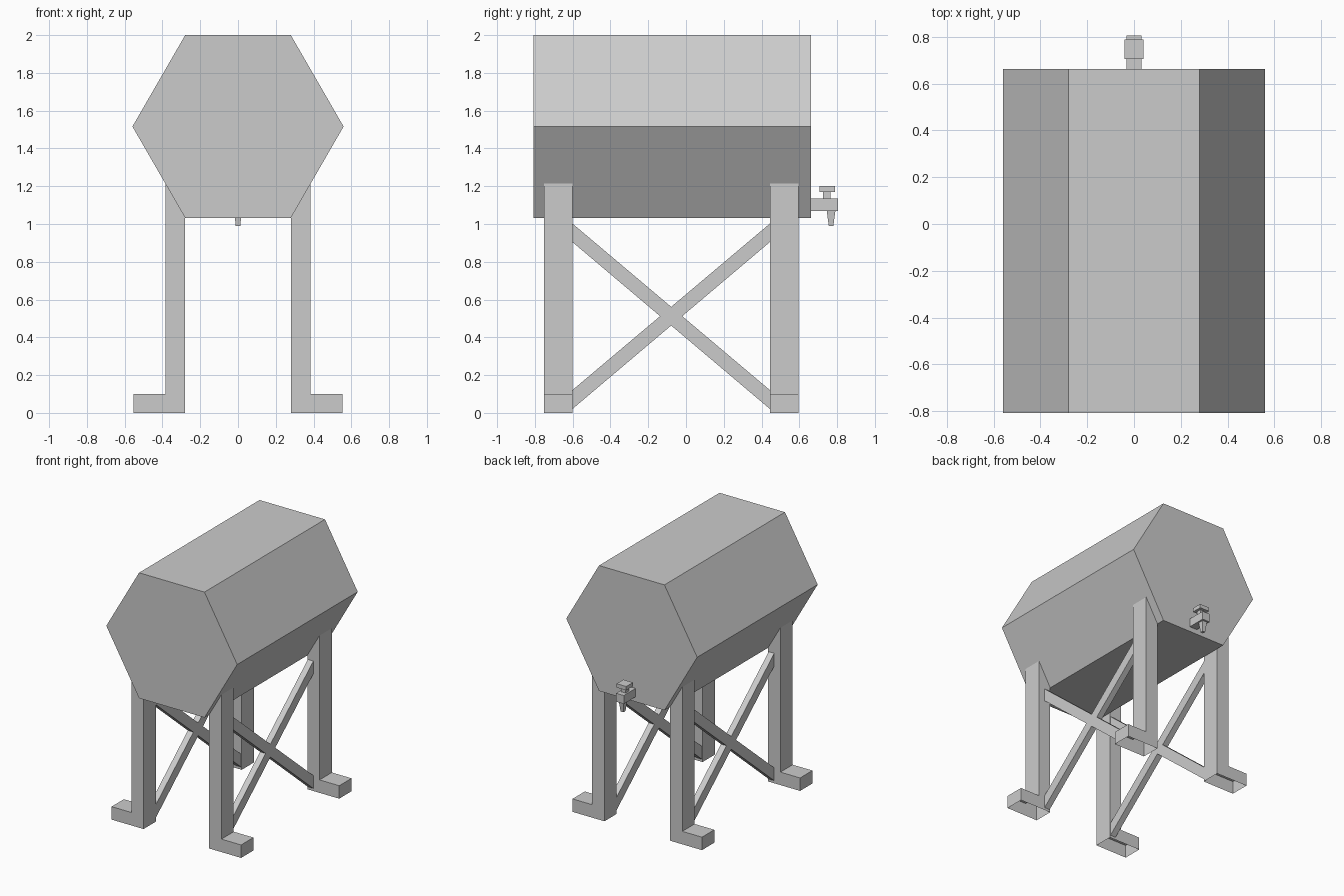
import bpy, bmesh, math

if "Cube" in bpy.data.objects:
    bpy.data.objects.remove(bpy.data.objects["Cube"])


def prism(name, profile, axis, a, b, open_edges=()):
    """Extrude a 2D profile (u, z) along x or y from a to b; listed profile edges get no face."""
    def place(u, z, t):
        return (t, u, z) if axis == 'x' else (u, t, z)
    bm = bmesh.new()
    n = len(profile)
    lo = [bm.verts.new(place(u, z, a)) for u, z in profile]
    hi = [bm.verts.new(place(u, z, b)) for u, z in profile]
    bm.faces.new(lo)
    bm.faces.new(hi)
    for i in range(n):
        if i not in open_edges:
            j = (i + 1) % n
            bm.faces.new((lo[i], lo[j], hi[j], hi[i]))
    return finish(name, bm)


def frustum(name, y, z0, z1, bottom, top):
    """Upright four-sided block; bottom and top are (half x, half y)."""
    bm = bmesh.new()
    bmesh.ops.create_cube(bm, size=2)
    for v in bm.verts:
        hx, hy = top if v.co.z > 0 else bottom
        v.co = (v.co.x * hx, y + v.co.y * hy, z1 if v.co.z > 0 else z0)
    return finish(name, bm)


def finish(name, bm):
    bmesh.ops.recalc_face_normals(bm, faces=bm.faces)
    me = bpy.data.meshes.new(name)
    bm.to_mesh(me)
    bm.free()
    ob = bpy.data.objects.new(name, me)
    bpy.context.collection.objects.link(ob)
    return ob


# hexagonal tank
R, ZC = 0.559, 1.516
hexagon = [(R * math.cos(i * math.pi / 3), ZC + R * math.sin(i * math.pi / 3)) for i in range(6)]
prism("tank", hexagon, 'y', -0.808, 0.662)

for s, side in ((-1, "left"), (1, "right")):
    # legs with outward feet, sloped tops against the tank, open underneath
    leg = [(0.28, 0), (0.553, 0), (0.553, 0.1), (0.385, 0.1), (0.385, 1.216), (0.28, 1.033)]
    leg = [(s * x, z) for x, z in leg]
    for y0, end in ((-0.752, "front"), (0.445, "back")):
        prism(f"{end}_{side}_leg", leg, 'y', y0, y0 + 0.15, open_edges=(0,))

    # crossed braces between front and back legs
    ya, yb = -0.602, 0.445
    for y_top, y_low, end in ((ya, yb, "front"), (yb, ya, "back")):
        bar = [(y_top, 1.003), (y_top, 0.905), (y_low, 0.02), (y_low, 0.12)]
        prism(f"{side}_brace_{end}", bar, 'x', s * 0.285, s * 0.332)

# tap on the back face
frustum("tap_pipe", 0.733, 1.07, 1.135, (0.033, 0.073), (0.033, 0.073))
frustum("tap_spout", 0.768, 0.99, 1.07, (0.012, 0.012), (0.02, 0.023))
frustum("tap_stem", 0.745, 1.135, 1.17, (0.02, 0.02), (0.02, 0.02))
frustum("tap_handle", 0.747, 1.17, 1.2, (0.041, 0.041), (0.041, 0.041))
